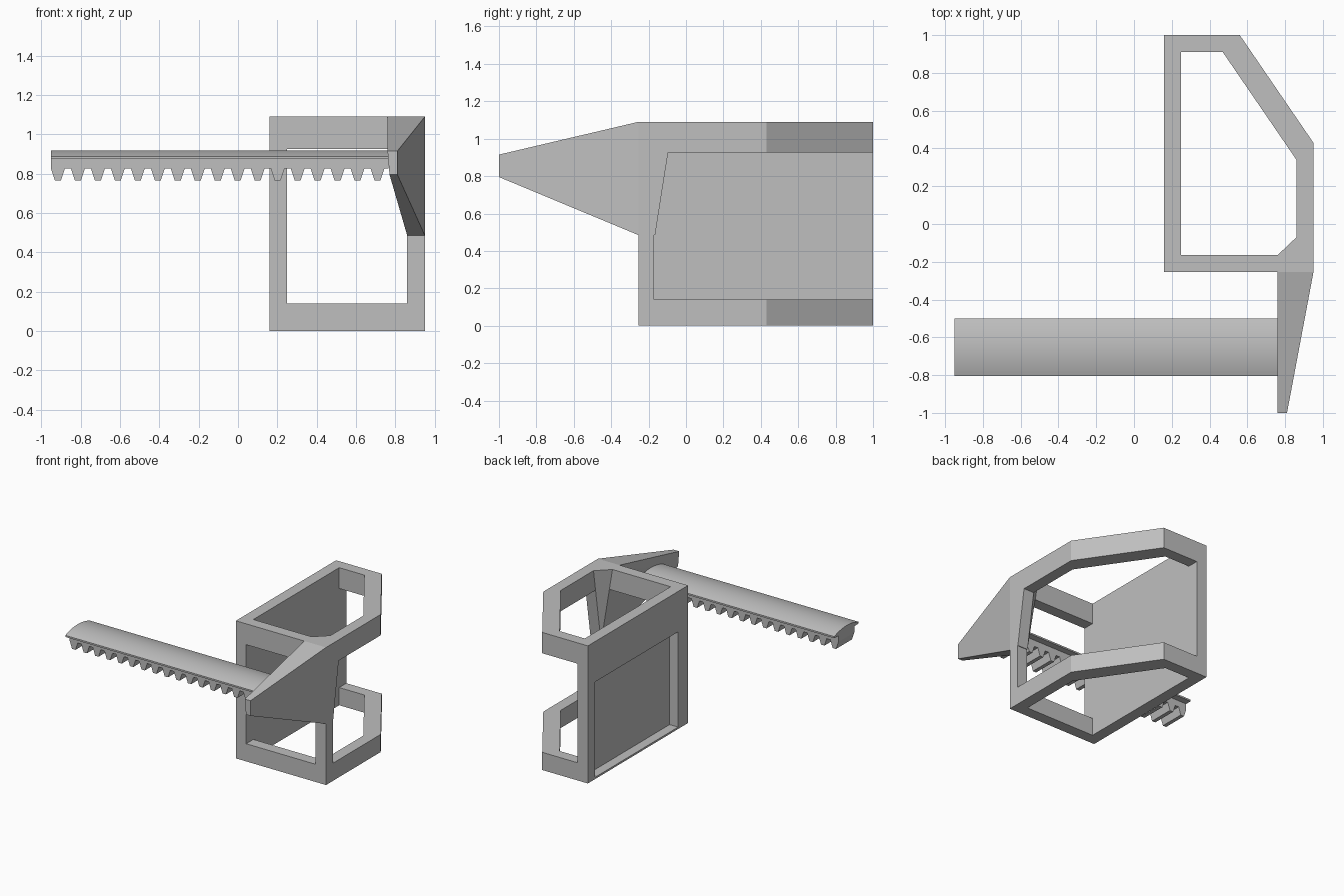
import bpy, bmesh

cube = bpy.data.objects.get("Cube")
if cube:
    bpy.data.objects.remove(cube, do_unlink=True)

grey = bpy.data.materials.new("plain grey")
grey.use_nodes = True
grey.diffuse_color = (0.52, 0.52, 0.52, 1)
grey.node_tree.nodes["Principled BSDF"].inputs["Base Color"].default_value = grey.diffuse_color


def finish(name, bm):
    bmesh.ops.recalc_face_normals(bm, faces=bm.faces)
    mesh = bpy.data.meshes.new(name)
    bm.to_mesh(mesh)
    bm.free()
    mesh.materials.append(grey)
    obj = bpy.data.objects.new(name, mesh)
    bpy.context.collection.objects.link(obj)
    return obj


def hull(name, points):
    bm = bmesh.new()
    for p in points:
        bm.verts.new(p)
    bmesh.ops.convex_hull(bm, input=bm.verts)
    bmesh.ops.dissolve_limit(bm, angle_limit=0.01, verts=bm.verts, edges=bm.edges)
    return finish(name, bm)


def box(name, xs, ys, zs):
    return hull(name, [(x, y, z) for x in xs for y in ys for z in zs])


def prism(name, points, offset):
    """Extrude a flat outline of 3D points by an offset vector."""
    bm = bmesh.new()
    face = bm.faces.new([bm.verts.new(p) for p in points])
    new = bmesh.ops.extrude_face_region(bm, geom=[face])["geom"]
    verts = [v for v in new if isinstance(v, bmesh.types.BMVert)]
    bmesh.ops.translate(bm, verts=verts, vec=offset)
    return finish(name, bm)


def ring(name, outer, inner, z0, z1):
    bm = bmesh.new()
    loops = [[bm.verts.new((x, y, z)) for x, y in pts]
             for pts, z in ((outer, z0), (outer, z1), (inner, z1), (inner, z0))]
    n = len(outer)
    for k in range(4):
        a, b = loops[k], loops[(k + 1) % 4]
        for i in range(n):
            j = (i + 1) % n
            bm.faces.new((a[i], a[j], b[j], b[i]))
    return finish(name, bm)


# Five-sided frame rings, top and bottom
outer = [(0.16, -0.255), (0.95, -0.255), (0.95, 0.43), (0.56, 1.0), (0.16, 1.0)]
inner = [(0.25, -0.165), (0.86, -0.165), (0.86, 0.34), (0.47, 0.91), (0.25, 0.91)]
bottom_ring = ring("bottom_ring", outer, inner, 0, 0.14)
ring("top_ring", outer, inner, 0.925, 1.09)

# Recess in the outer side of the back plate
cutter = box("recess_cutter", (0.1, 0.235), (-0.13, 0.91), (0.015, 0.77))
cutter.hide_render = True
cutter.hide_viewport = True
cut = bottom_ring.modifiers.new("recess", "BOOLEAN")
cut.operation = "DIFFERENCE"
cut.solver = "EXACT"
cut.object = cutter

# Upright posts and side wall
box("front_left_post", (0.86, 0.95), (-0.255, -0.17), (0.14, 0.925))
box("front_right_post", (0.16, 0.25), (-0.255, -0.13), (0.14, 0.925))
box("back_post", (0.16, 0.25), (0.91, 1.0), (0.14, 0.925))
box("side_plate", (0.235, 0.25), (-0.13, 0.91), (0.14, 0.77))
box("side_wall_top", (0.16, 0.25), (-0.13, 0.91), (0.77, 0.925))

# Tapered arm with its gusset inside the frame corner
arm = [(0.76, -1, 0.915), (0.81, -1, 0.915), (0.81, -1, 0.795), (0.77, -1, 0.795)]
for y in (-0.255, -0.165):
    arm += [(0.76, y, 1.09), (0.95, y, 1.09), (0.95, y, 0.485), (0.86, y, 0.485)]
arm += [(0.86, -0.07, 1.09), (0.95, -0.07, 1.09)]
hull("arm", arm)

# Rack: toothed bar along x
left, right, pitch = -0.95, 0.765, 0.1015
teeth = [(right, 0.88), (left, 0.88)]
for i in range(17):
    c = left + 0.035 + i * pitch
    teeth += [(c - 0.035, 0.825), (c - 0.015, 0.765), (c + 0.015, 0.765), (c + 0.035, 0.825)]
teeth.append((right, 0.825))
prism("rack_teeth", [(x, -0.75, z) for x, z in teeth], (0, 0.2, 0))

# Rack cap: thin flange with a gently arched top
half, mid, steps = 0.153, -0.652, 16
cap = [(left, mid + half, 0.875), (left, mid - half, 0.875)]
for i in range(steps + 1):
    t = 2 * i / steps - 1
    cap.append((left, mid + t * half, 0.917 - 0.029 * t * t))
rack_cap = prism("rack_cap", cap, (right - left, 0, 0))
bpy.ops.object.select_all(action="DESELECT")
rack_cap.select_set(True)
bpy.context.view_layer.objects.active = rack_cap
bpy.ops.object.shade_smooth_by_angle(angle=0.5)
